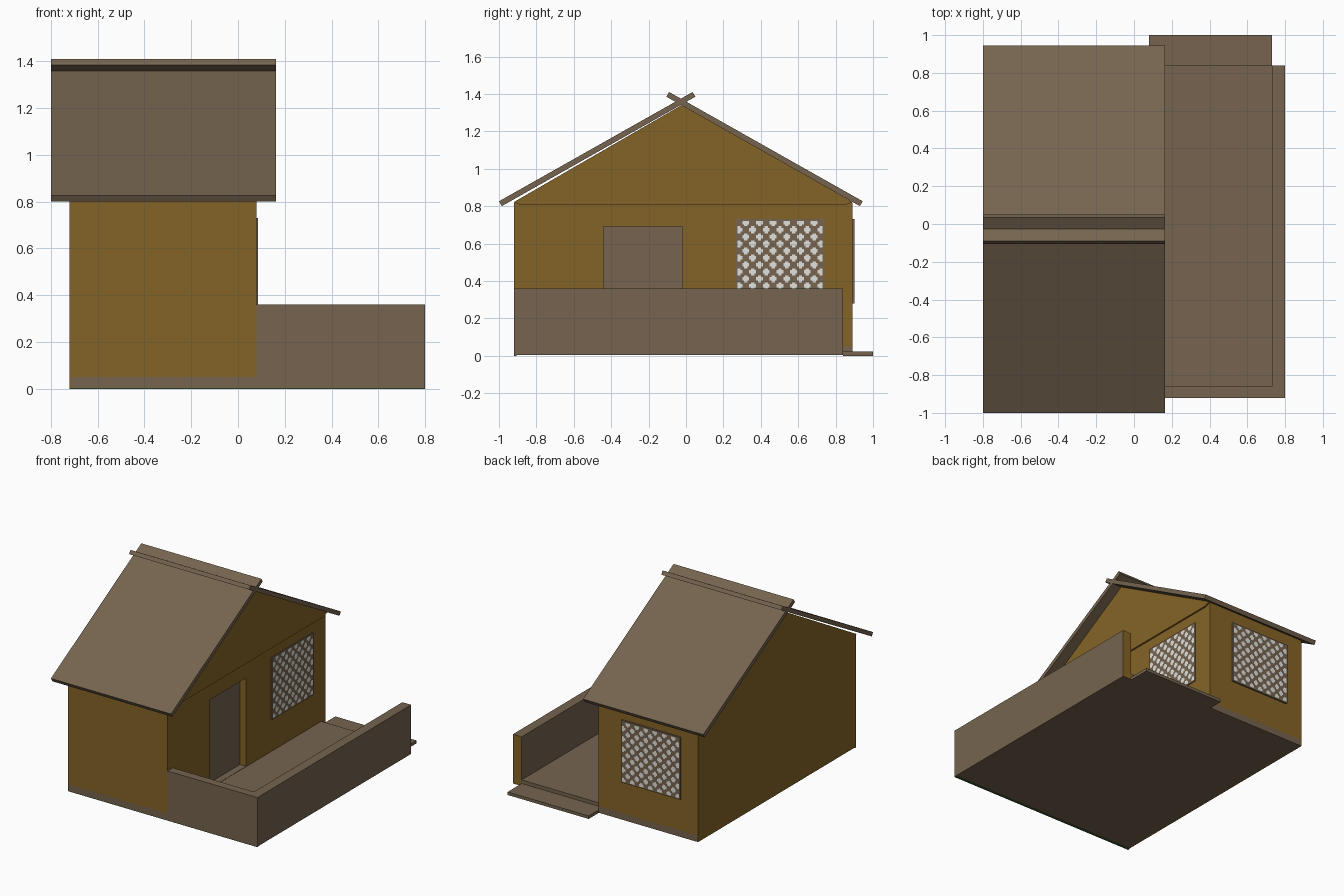
import bpy, bmesh

if "Cube" in bpy.data.objects:
    bpy.data.objects.remove(bpy.data.objects["Cube"])


def material(name, rgb):
    m = bpy.data.materials.new(name)
    m.diffuse_color = (*rgb, 1)
    m.use_nodes = True
    m.node_tree.nodes["Principled BSDF"].inputs["Base Color"].default_value = m.diffuse_color
    return m


BROWN = material("brown timber", (0.18, 0.127, 0.078))
OCHRE = material("ochre wall", (0.235, 0.127, 0.02))
PALE = material("pale glass", (0.75, 0.75, 0.73))
GREEN = material("grass green", (0.05, 0.12, 0.03))


def finish(name, bm, *mats):
    bmesh.ops.recalc_face_normals(bm, faces=bm.faces)
    me = bpy.data.meshes.new(name)
    bm.to_mesh(me)
    bm.free()
    for m in mats:
        me.materials.append(m)
    ob = bpy.data.objects.new(name, me)
    bpy.context.collection.objects.link(ob)
    return ob


def prism(name, profile, x0, x1, mat):
    """Extrude a (y, z) outline along x."""
    bm = bmesh.new()
    f = bm.faces.new([bm.verts.new((x0, y, z)) for y, z in profile])
    ext = bmesh.ops.extrude_face_region(bm, geom=[f])["geom"]
    bmesh.ops.translate(bm, vec=(x1 - x0, 0, 0),
                        verts=[v for v in ext if isinstance(v, bmesh.types.BMVert)])
    return finish(name, bm, mat)


def box(name, x0, x1, y0, y1, z0, z1, mat):
    return prism(name, [(y0, z0), (y1, z0), (y1, z1), (y0, z1)], x0, x1, mat)


def lattice(name, w, h, to_world):
    """Thin plate of brown lattice with staggered pale openings."""
    bm = bmesh.new()
    nu, nv = 52, 48
    grid = [[bm.verts.new(to_world(w * i / nu, h * j / nv)) for j in range(nv + 1)]
            for i in range(nu + 1)]
    for i in range(nu):
        for j in range(nv):
            f = bm.faces.new((grid[i][j], grid[i + 1][j], grid[i + 1][j + 1], grid[i][j + 1]))
            corner = i % 4 in (0, 3) and j % 4 in (0, 3)
            edge = i < 1 or j < 1 or i == nu - 1 or j == nv - 1
            f.material_index = int((i // 4 + j // 4) % 2 == 0 and not corner and not edge)
    return finish(name, bm, BROWN, PALE)


# House base and body, with a door notch in the yard-side wall
box("house_base", -0.71, 0.08, -0.92, 0.89, 0.004, 0.05, BROWN)
box("left_wall_foot", -0.72, -0.71, -0.92, 0.89, 0.004, 0.05, OCHRE)
box("house_body", -0.72, 0.025, -0.92, 0.89, 0.05, 0.82, OCHRE)
prism("door_wall", [(-0.92, 0.05), (-0.44, 0.05), (-0.44, 0.69), (-0.02, 0.69),
                    (-0.02, 0.05), (0.89, 0.05), (0.89, 0.82), (-0.92, 0.82)],
      0.025, 0.08, OCHRE)
box("door", 0.02, 0.03, -0.44, -0.02, 0.05, 0.69, BROWN)

# Gable block under the roof
prism("gable", [(-0.88, 0.805), (0.85, 0.805), (0.89, 0.822), (-0.02, 1.342),
                (-0.92, 0.822)], -0.725, 0.092, OCHRE)

# Two roof slabs crossing at the ridge
RIDGE = -0.0275
for name, s in (("front_roof", 1), ("back_roof", -1)):
    pts = [(-0.985, 0.80), (0.05, 1.385), (0.035, 1.41), (-1.0, 0.826)]
    prism(name, [(RIDGE + s * (y - RIDGE), z) for y, z in pts], -0.80, 0.163, BROWN)

# Windows: lattice plate on a thin backing
box("side_window_frame", 0.08, 0.086, 0.265, 0.74, 0.28, 0.73, BROWN)
lattice("side_window", 0.475, 0.45, lambda u, v: (0.088, 0.265 + u, 0.28 + v))
box("back_window_frame", -0.585, -0.11, 0.89, 0.902, 0.28, 0.73, BROWN)
lattice("back_window", 0.475, 0.45, lambda u, v: (-0.11 - u, 0.904, 0.28 + v))

# Flip plates if needed so both face outward
for name, axis in (("side_window", 0), ("back_window", 1)):
    me = bpy.data.objects[name].data
    if me.polygons[0].normal[axis] < 0:
        me.flip_normals()

# Yard floor, low walls and rear step
box("yard_floor", 0.08, 0.73, -0.86, 0.84, 0.004, 0.048, BROWN)
box("yard_front_wall", 0.08, 0.73, -0.92, -0.86, 0.004, 0.36, BROWN)
wall = box("yard_side_wall", 0.73, 0.80, -0.92, 0.84, 0.004, 0.36, BROWN)
wall.data.materials.append(OCHRE)
for p in wall.data.polygons:
    p.material_index = int(p.normal.y > 0.9)
box("rear_step", 0.08, 0.73, 0.84, 1.0, 0, 0.022, BROWN)

# Thin grass strip under the front edge
box("grass_edge", -0.72, 0.80, -0.92, -0.905, 0, 0.004, GREEN)
